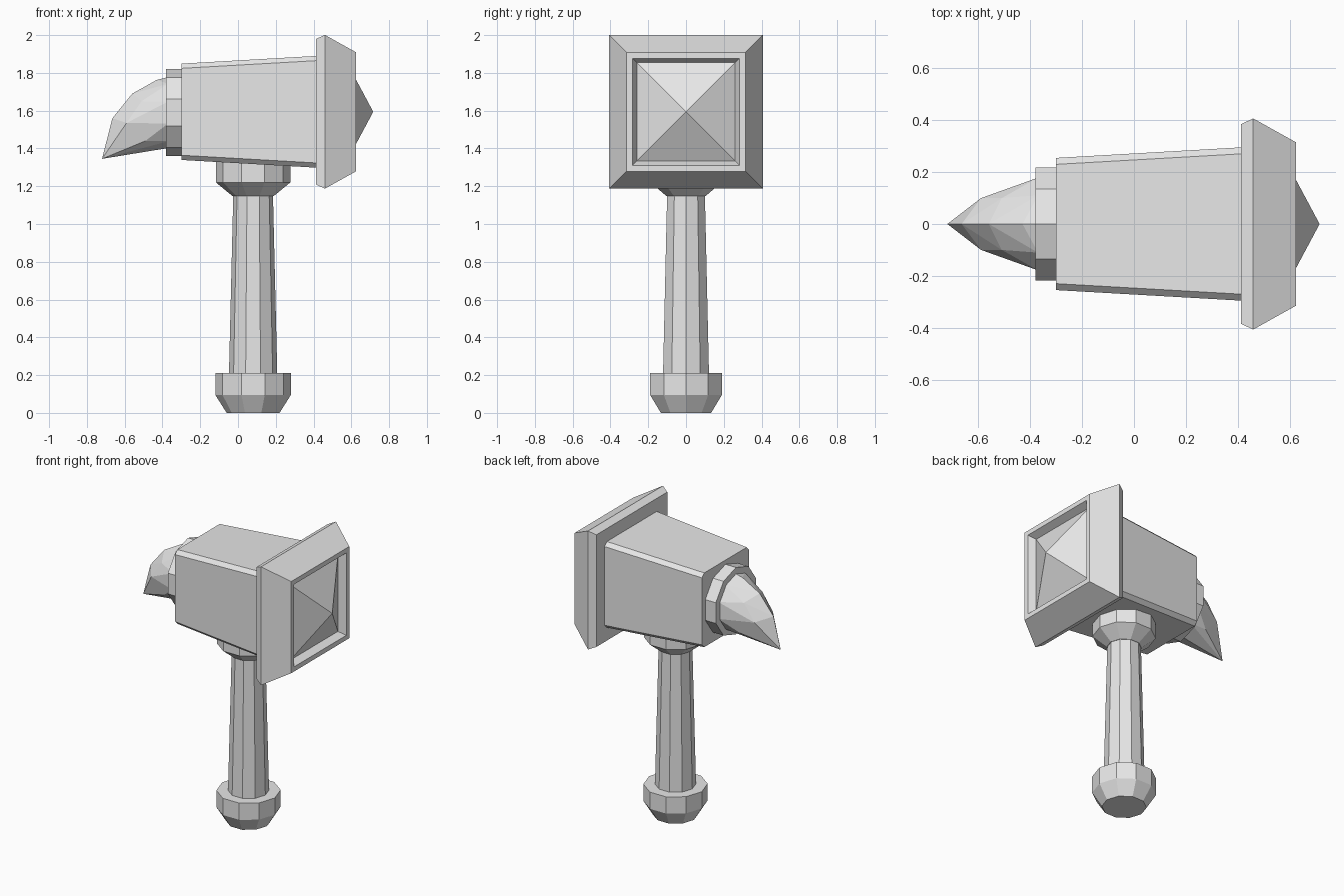
import bpy, bmesh
from math import sin, cos, pi

cube = bpy.data.objects.get("Cube")
if cube:
    bpy.data.objects.remove(cube, do_unlink=True)

HANDLE_X, HEAD_Z = 0.08, 1.594

grey = bpy.data.materials.new("light_grey")
grey.use_nodes = True
grey.diffuse_color = (0.8, 0.8, 0.8, 1)
for node in grey.node_tree.nodes:
    if node.type == 'BSDF_PRINCIPLED':
        node.inputs["Base Color"].default_value = (0.8, 0.8, 0.8, 1)


def finish(name, bm):
    bmesh.ops.recalc_face_normals(bm, faces=bm.faces)
    mesh = bpy.data.meshes.new(name)
    bm.to_mesh(mesh)
    bm.free()
    mesh.materials.append(grey)
    obj = bpy.data.objects.new(name, mesh)
    bpy.context.collection.objects.link(obj)
    return obj


def loft(name, rings, apex=None):
    """Skin a row of matching rings; close the end with a cap or an apex."""
    bm = bmesh.new()
    rows = [[bm.verts.new(p) for p in ring] for ring in rings]
    n = len(rows[0])
    for a, b in zip(rows, rows[1:]):
        for i in range(n):
            j = (i + 1) % n
            bm.faces.new((a[i], a[j], b[j], b[i]))
    bm.faces.new(rows[0])
    if apex:
        tip = bm.verts.new(apex)
        for i in range(n):
            bm.faces.new((rows[-1][i], rows[-1][(i + 1) % n], tip))
    else:
        bm.faces.new(rows[-1])
    return finish(name, bm)


def decagon(r):
    return [(r * cos(i * pi / 5), r * sin(i * pi / 5)) for i in range(10)]


def upright(name, profile):
    """Ten-sided turned part on the handle axis from (radius, z) pairs."""
    return loft(name, [[(HANDLE_X + u, v, z) for u, v in decagon(r)]
                       for r, z in profile])


def square(x, h):
    return [(x, sy * h, HEAD_Z + sz * h)
            for sy, sz in ((-1, -1), (1, -1), (1, 1), (-1, 1))]


def chamfered(x, h, c=0.025):
    k = h - c
    pts = ((-k, -h), (k, -h), (h, -k), (h, k), (k, h), (-k, h), (-h, k), (-h, -k))
    return [(x, y, HEAD_Z + z) for y, z in pts]


# Handle parts
upright("pommel", [(0.14, 0), (0.2, 0.095), (0.2, 0.21)])
upright("handle", [(0.128, 0.2), (0.105, 1.16)])
upright("handle_collar", [(0.108, 1.147), (0.197, 1.22), (0.197, 1.4)])

# Hammer head block, widening toward the striking face
loft("head_block", [chamfered(-0.3, 0.255), chamfered(0.42, 0.296)])

# Striking face: bevelled plate, recessed border and shallow pyramid
loft("striking_face",
     [square(0.412, 0.385), square(0.46, 0.407), square(0.625, 0.315),
      square(0.625, 0.283), square(0.577, 0.26)],
     apex=(0.716, 0, HEAD_Z))

# Ten-sided socket holding the rear spike
loft("spike_socket", [[(x, v, HEAD_Z - 0.004 + u) for u, v in decagon(0.23)]
                      for x in (-0.38, -0.29)])

# Curved rear spike: faceted hull over a ridge, side corners and tip
points = [(-0.37, v, HEAD_Z - 0.004 + u) for u, v in decagon(0.188)]
points += [(-0.56, 0, 1.69), (-0.665, 0, 1.56), (-0.72, 0, 1.345), (-0.43, 0, 1.763)]
for side in (-1, 1):
    points += [(-0.51, side * 0.1, 1.65), (-0.59, side * 0.1, 1.535),
               (-0.49, side * 0.11, 1.44)]
bm = bmesh.new()
for p in points:
    bm.verts.new(p)
hull = bmesh.ops.convex_hull(bm, input=bm.verts)
inside = {g for g in hull["geom_interior"] if isinstance(g, bmesh.types.BMVert)}
bmesh.ops.delete(bm, geom=list(inside), context='VERTS')
finish("rear_spike", bm)
